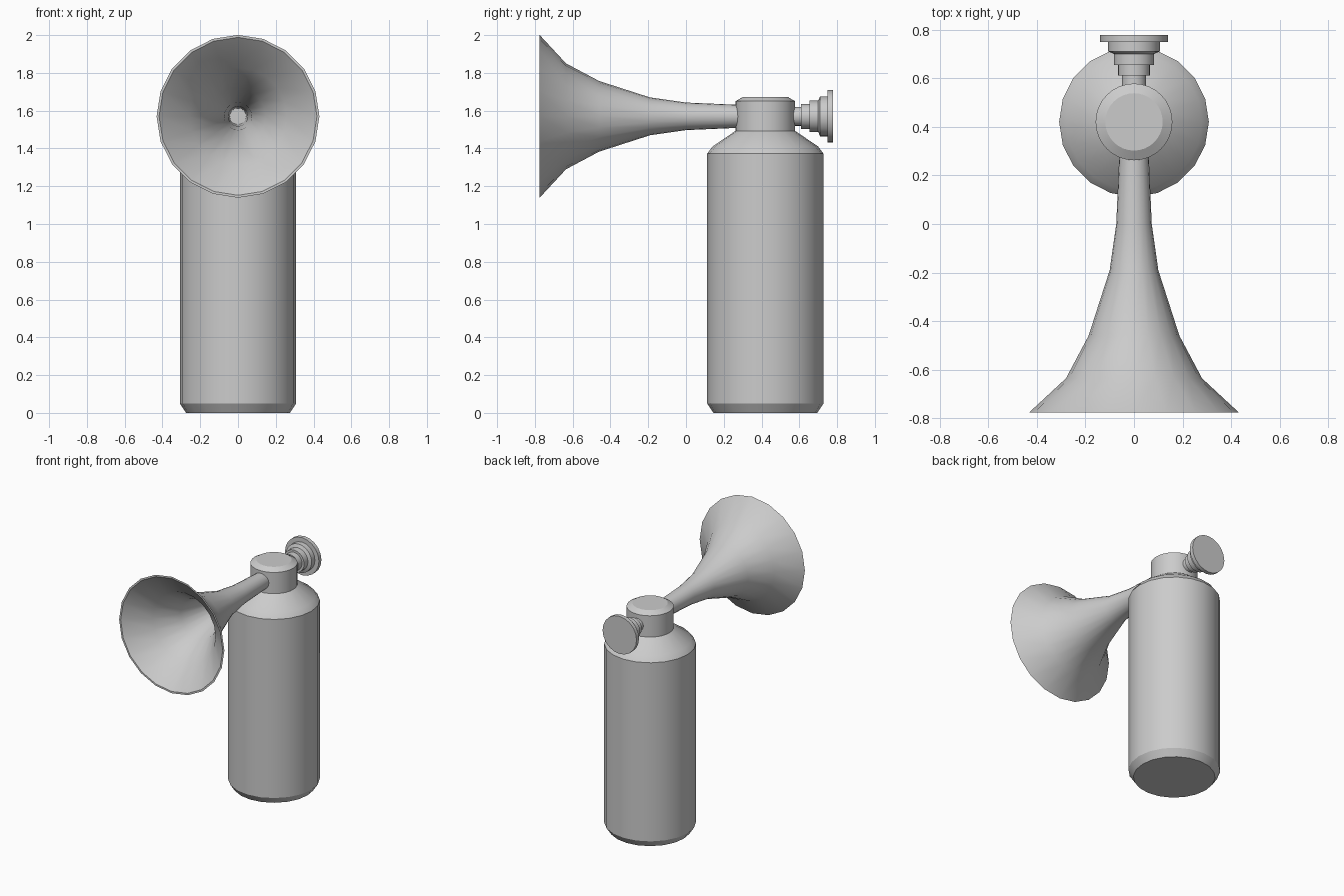
import bpy, bmesh, math
from mathutils import Vector

if "Cube" in bpy.data.objects:
    bpy.data.objects.remove(bpy.data.objects["Cube"])


def lathe(name, profile, origin, along_y=False, sides=20, angle=30):
    """Revolve (radius, position) pairs about z, or about y; radius 0 closes to a point."""
    bm = bmesh.new()
    rings = []
    for r, t in profile:
        n = sides if r > 0 else 1
        ring = []
        for i in range(n):
            a = 2 * math.pi * i / sides
            u, v = r * math.cos(a), r * math.sin(a)
            p = Vector((u, t, v)) if along_y else Vector((u, v, t))
            ring.append(bm.verts.new(p))
        rings.append(ring)
    for a, b in zip(rings, rings[1:]):
        for i in range(sides):
            j = (i + 1) % sides
            if len(a) == 1:
                bm.faces.new((a[0], b[i], b[j]))
            elif len(b) == 1:
                bm.faces.new((a[i], a[j], b[0]))
            else:
                bm.faces.new((a[i], a[j], b[j], b[i]))
    bmesh.ops.recalc_face_normals(bm, faces=bm.faces)
    mesh = bpy.data.meshes.new(name)
    bm.to_mesh(mesh)
    bm.free()
    ob = bpy.data.objects.new(name, mesh)
    ob.location = origin
    bpy.context.collection.objects.link(ob)
    bpy.ops.object.select_all(action='DESELECT')
    ob.select_set(True)
    bpy.context.view_layer.objects.active = ob
    bpy.ops.object.shade_smooth_by_angle(angle=math.radians(angle))
    return ob


CAN_Y, AXIS_Z = 0.42, 1.57

# gas canister with bevelled foot and sloped shoulder
lathe("canister", [(0, 0), (0.275, 0), (0.308, 0.05), (0.308, 1.372),
                   (0.28, 1.41), (0.155, 1.495), (0, 1.495)], (0, CAN_Y, 0))

# valve cap on top
lathe("valve_cap", [(0, 1.48), (0.158, 1.48), (0.158, 1.65), (0.118, 1.673), (0, 1.673)],
      (0, CAN_Y, 0), sides=32)

# flared horn: outside, thin rim, then inside back to the throat
lathe("horn", [(0, 0.30), (0.06, 0.30), (0.073, 0.0), (0.10, -0.19), (0.187, -0.46),
               (0.28, -0.635), (0.431, -0.775), (0.418, -0.775), (0.258, -0.63),
               (0.147, -0.46), (0.073, -0.19), (0.052, 0.0), (0.043, 0.26), (0, 0.26)],
      (0, 0, AXIS_Z), along_y=True)

# stepped push button at the back
lathe("push_button", [(0, 0.55), (0.05, 0.55), (0.05, 0.61), (0.066, 0.61), (0.066, 0.655),
                      (0.083, 0.655), (0.083, 0.70), (0.106, 0.71), (0.106, 0.748),
                      (0.139, 0.748), (0.139, 0.777), (0, 0.777)],
      (0, 0, AXIS_Z), along_y=True)
